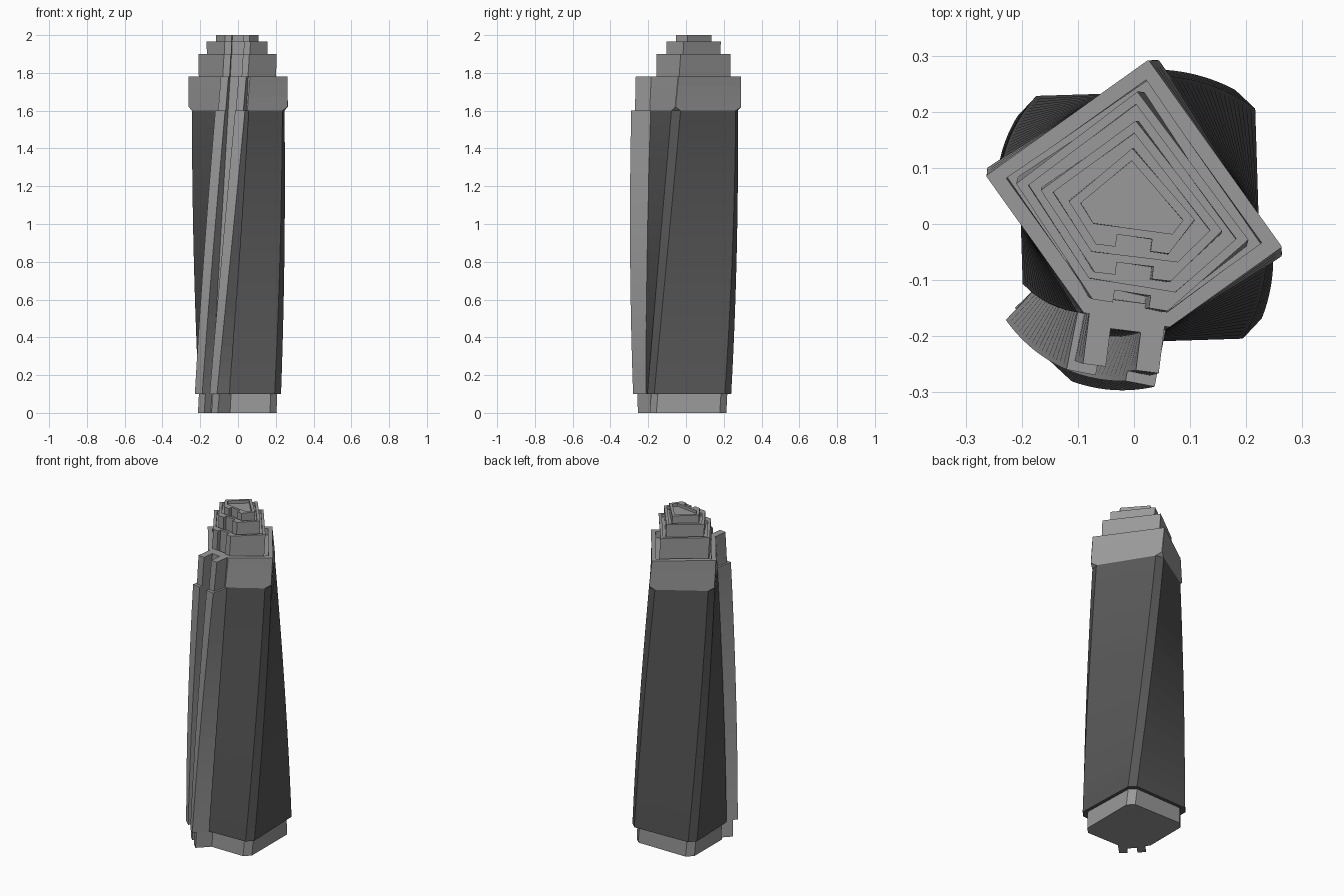
import bpy, bmesh
from math import radians
from mathutils import Vector, Matrix

cube = bpy.data.objects.get("Cube")
if cube:
    bpy.data.objects.remove(cube)


def material(name, value):
    mat = bpy.data.materials.new(name)
    mat.use_nodes = True
    color = (value, value, value, 1)
    mat.diffuse_color = color
    bsdf = next(n for n in mat.node_tree.nodes if n.type == 'BSDF_PRINCIPLED')
    bsdf.inputs["Base Color"].default_value = color
    bsdf.inputs["Roughness"].default_value = 0.8
    return mat


LIGHT = material("light grey stone", 0.32)
DARK = material("dark grey glass", 0.095)


def turn(p, degrees, pivot):
    return pivot + Matrix.Rotation(radians(degrees), 2) @ (Vector(p) - pivot)


def loft(name, rings, mat):
    """Skin a stack of (outline, z) rings and cap both ends."""
    bm = bmesh.new()
    layers = [[bm.verts.new((p[0], p[1], z)) for p in ring] for ring, z in rings]
    n = len(layers[0])
    for low, high in zip(layers, layers[1:]):
        for i in range(n):
            j = (i + 1) % n
            bm.faces.new((low[i], low[j], high[j], high[i]))
    bm.faces.new(layers[0][::-1])
    bm.faces.new(layers[-1])
    bmesh.ops.recalc_face_normals(bm, faces=bm.faces)
    mesh = bpy.data.meshes.new(name)
    bm.to_mesh(mesh)
    bm.free()
    mesh.materials.append(mat)
    obj = bpy.data.objects.new(name, mesh)
    bpy.context.collection.objects.link(obj)
    return obj


def carve(obj, cutter):
    """Subtract the cutter, bake the result and drop the cutter."""
    cutter.hide_render = True
    mod = obj.modifiers.new("recess", 'BOOLEAN')
    mod.operation = 'DIFFERENCE'
    mod.solver = 'EXACT'
    mod.object = cutter
    graph = bpy.context.evaluated_depsgraph_get()
    mesh = bpy.data.meshes.new_from_object(obj.evaluated_get(graph))
    obj.modifiers.clear()
    obj.data = mesh
    bpy.data.objects.remove(cutter)


def mix(a, b, t):
    return a + (b - a) * t


def levels(low, high, steps):
    return [mix(low, high, i / steps) for i in range(steps + 1)]


# Twisting shaft outline: rectangle with cut corners, widest cut behind the spine
def shaft_ring(z, inset=0.0, cut=0.035):
    t = (z - 0.1) / 1.68
    centre = Vector((0.01, 0.012)).lerp(Vector((0, 0.0225)), t)
    hx = mix(0.212, 0.178, t) - inset
    hy = mix(0.222, 0.205, t) - inset
    points = []
    for k, (sx, sy) in enumerate([(-1, -1), (1, -1), (1, 1), (-1, 1)]):
        c = 0.11 if k == 0 else cut
        pair = [(sx * hx, sy * (hy - c)), (sx * (hx - c), sy * hy)]
        points += pair if sx * sy > 0 else pair[::-1]
    return [turn(centre + Vector(p), mix(1.8, 35.5, t), centre) for p in points], z


# Spine outline: two fins with an open channel between them
def spine_ring(z, inset=0.0, trim=0.0):
    t = (z - 0.1) / 1.5
    pivot = Vector((0.004, -0.039))
    r = mix(0.255, 0.24, t) - inset
    floor, inner, w, slot = mix(0.18, 0.155, t), 0.1, 0.08 - trim, 0.027
    half = [(inner, w), (r, w), (r, slot), (floor, slot)]
    points = half + [(a, -b) for a, b in reversed(half)]
    return [turn(pivot + Vector(p), mix(227, 259, t), pivot) for p in points], z


loft("base", [shaft_ring(z, 0.02) for z in (0, 0.1)], LIGHT)
loft("base_spine", [spine_ring(z, 0.025, 0.006) for z in (0, 0.1)], LIGHT)
loft("shaft", [shaft_ring(z) for z in levels(0.1, 1.6, 18)], DARK)
loft("spine", [spine_ring(z) for z in levels(0.1, 1.6, 18)], LIGHT)
loft("crown_spine", [spine_ring(z, 0.018, 0.012) for z in levels(1.6, 1.78, 3)], LIGHT)

# Crown block: cut corners at its foot become sharp just above
crown = loft("crown", [shaft_ring(1.6)]
             + [shaft_ring(z, cut=0.002) for z in levels(1.62, 1.78, 3)], LIGHT)

AXIS = Vector((0, 0.0225))


def prism(name, outline, low, high):
    bottom = [turn(p, -20 * (high - low), AXIS) for p in outline]
    return loft(name, [(bottom, low), (outline, high)], LIGHT)


# Pentagons run front left, front right, right, back, left
recess = [(-.074, -.134), (.06, -.157), (.228, -.032), (.02, .257), (-.228, .08)]
carve(crown, prism("crown_recess", recess, 1.74, 1.8))


def inset_outline(outline, rim, front_rim):
    """Move each edge inward; the first edge moves by front_rim."""
    pts = [Vector(p) for p in outline]
    n = len(pts)
    lines = []
    for i in range(n):
        d = (pts[(i + 1) % n] - pts[i]).normalized()
        lines.append((pts[i] + Vector((-d.y, d.x)) * (rim if i else front_rim), d))
    result = []
    for i in range(n):
        (p, d), (q, e) = lines[i - 1], lines[i]
        s = (q - p).cross(e) / d.cross(e)
        result.append(p + d * s)
    return result


def stepped_tier(name, outline, low, high):
    a, b = Vector(outline[0]), Vector(outline[1])
    d = (b - a).normalized()
    back = Vector((-d.y, d.x)) * 0.022
    n1, n2 = a.lerp(b, 0.27), a.lerp(b, 0.75)
    notched = [a, n1, n1 + back, n2 + back, n2] + outline[1:]
    tier = prism(name, notched, low, high)
    hole = inset_outline(outline, 0.016, 0.036)
    carve(tier, prism(name + "_recess", hole, high - 0.018, high + 0.01))


stepped_tier("lower_tier", [(-.074, -.134), (.06, -.155), (.204, -.028),
                            (.006, .236), (-.21, .072)], 1.72, 1.9)
stepped_tier("middle_tier", [(-.07, -.086), (.066, -.102), (.157, -.012),
                             (.003, .184), (-.166, .06)], 1.87, 1.965)
stepped_tier("upper_tier", [(-.068, -.036), (.062, -.053), (.108, .008),
                            (-.003, .135), (-.116, .04)], 1.94, 2.0)
